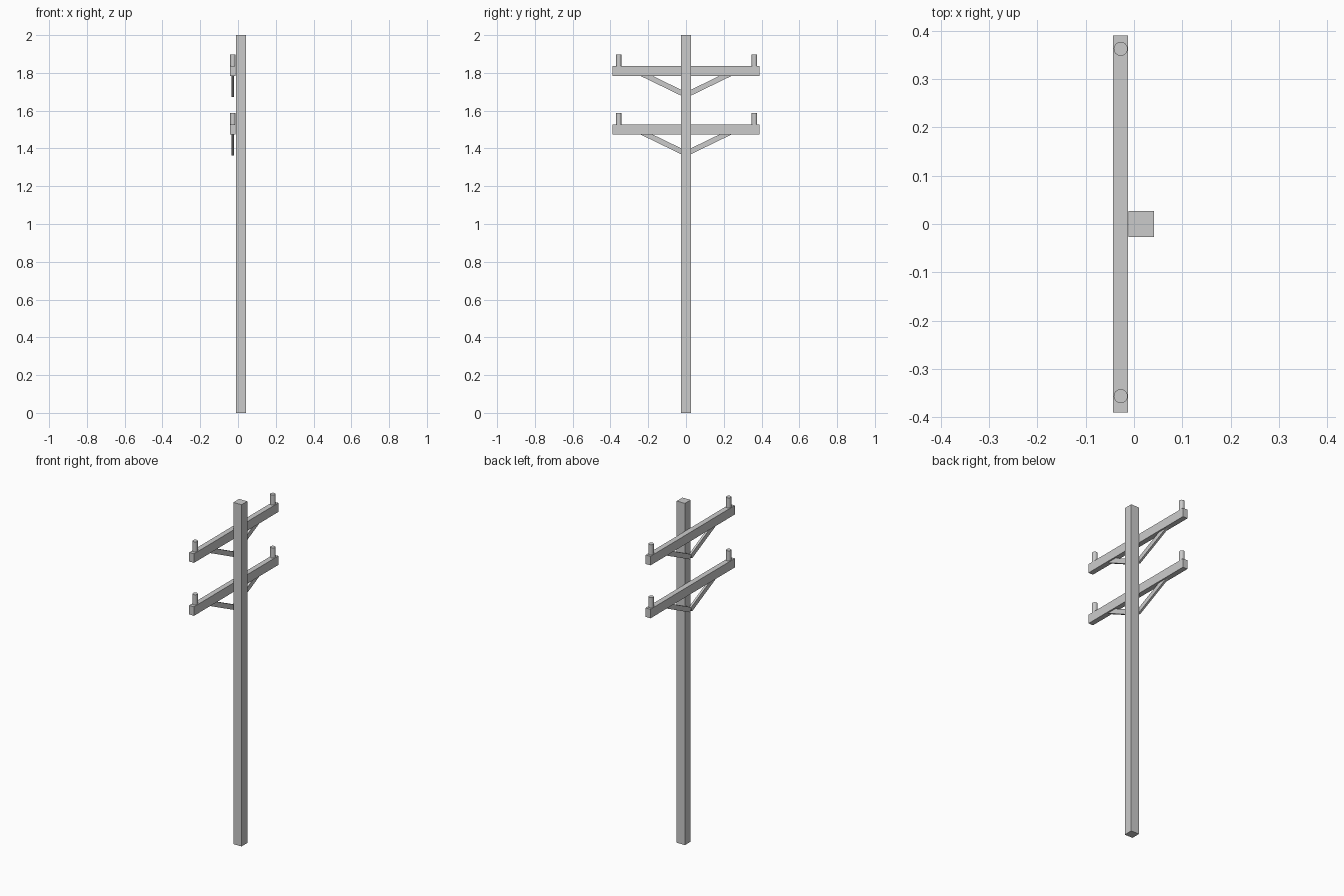
import bpy
from math import atan2, hypot

if "Cube" in bpy.data.objects:
    bpy.data.objects.remove(bpy.data.objects["Cube"])


def box(name, center, size, rot_x=0.0):
    bpy.ops.mesh.primitive_cube_add(size=1, location=center)
    o = bpy.context.object
    o.name = name
    o.scale = size
    bpy.ops.object.transform_apply(location=False, rotation=False, scale=True)
    o.rotation_euler = (rot_x, 0, 0)
    return o


def brace(name, start, end, x, width, thick):
    # square-ended bar between two (y, z) points
    dy, dz = end[0] - start[0], end[1] - start[1]
    center = (x, (start[0] + end[0]) / 2, (start[1] + end[1]) / 2)
    return box(name, center, (width, hypot(dy, dz), thick), atan2(dz, dy))


ARM_X = -0.0275

# upright pole
box("pole", (0.015, 0, 1.0), (0.053, 0.053, 2.0))

for level, z in (("upper", 1.811), ("lower", 1.501)):
    # crossarm on the back face of the pole
    box(level + "_crossarm", (ARM_X, 0, z), (0.031, 0.78, 0.053))

    for side, s, pin_y in (("left", -1, -0.356), ("right", 1, 0.362)):
        # diagonal brace, its top end buried in the crossarm
        brace(f"{level}_{side}_brace", (s * 0.003, z - 0.127),
              (s * 0.24, z - 0.012), ARM_X, 0.013, 0.028)
        # insulator pin standing on the crossarm
        bpy.ops.mesh.primitive_cylinder_add(
            vertices=16, radius=0.0145, depth=0.065,
            location=(ARM_X, pin_y, z + 0.0535))
        bpy.context.object.name = f"{level}_{side}_insulator"
